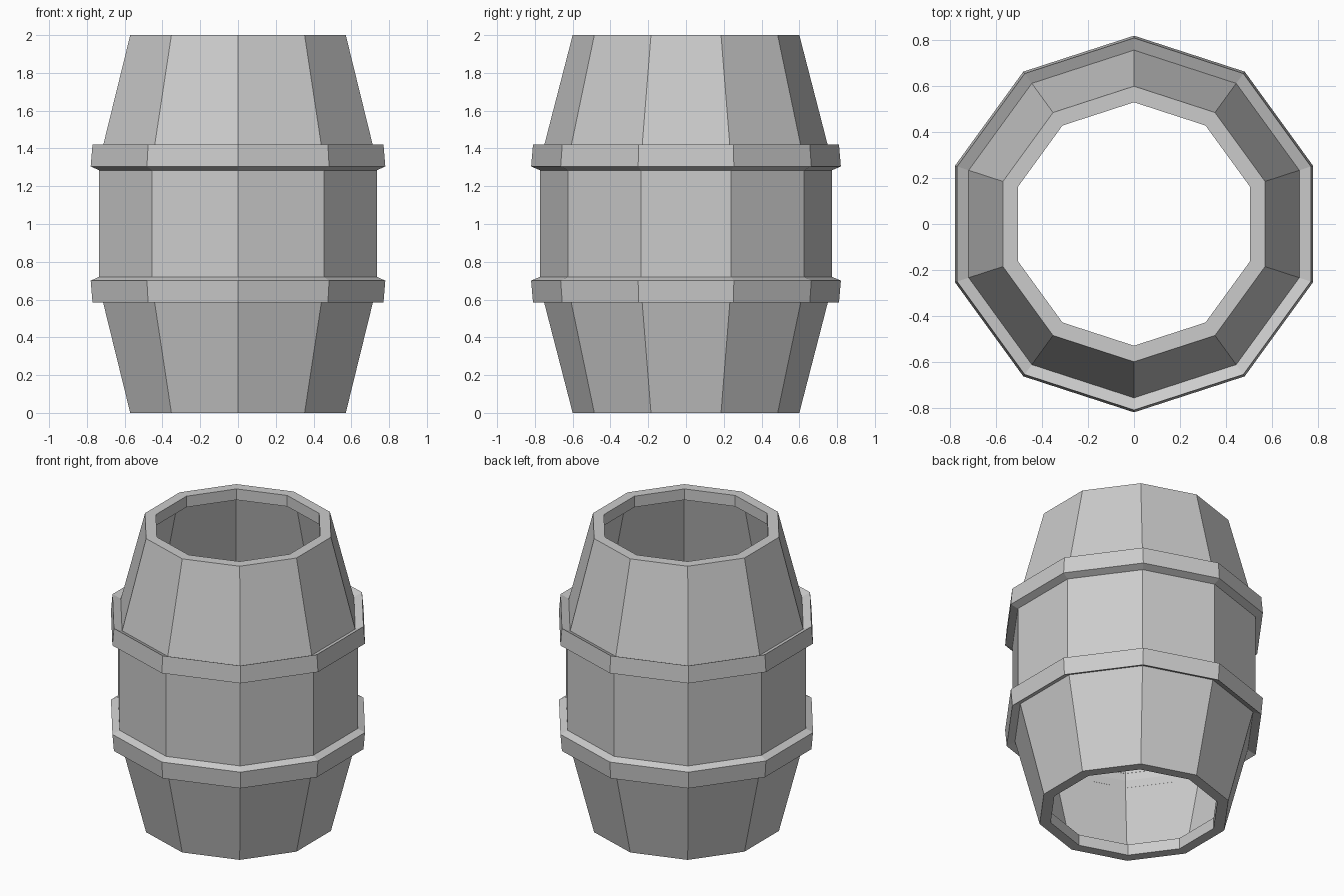
import bpy
import math

if "Cube" in bpy.data.objects:
    bpy.data.objects.remove(bpy.data.objects["Cube"])

SIDES = 10


def lathe(name, profile):
    """Spin an open (radius, z) profile into a flat-sided ring with corners on the y axis."""
    n = len(profile)
    verts, faces = [], []
    for i in range(SIDES):
        a = math.pi / 2 + 2 * math.pi * i / SIDES
        verts += [(r * math.cos(a), r * math.sin(a), z) for r, z in profile]
        k = (i + 1) % SIDES
        for j in range(n - 1):
            faces.append((i * n + j, k * n + j, k * n + j + 1, i * n + j + 1))
    mesh = bpy.data.meshes.new(name)
    mesh.from_pydata(verts, [], faces)
    mesh.update()
    obj = bpy.data.objects.new(name, mesh)
    bpy.context.collection.objects.link(obj)
    return obj


# Barrel shell: tapered staves with a short inner lip at each open end
lower_half = [(0.53, 0.075), (0.53, 0.0), (0.60, 0.0), (0.773, 0.67)]
upper_half = [(r, 2 - z) for r, z in reversed(lower_half)]
lathe("barrel_body", lower_half + upper_half)

# Hoops: slightly tilted bands, mirrored about mid height
upper_hoop = [(0.772, 1.284), (0.82, 1.305), (0.81, 1.42), (0.757, 1.396)]
lathe("upper_hoop", upper_hoop)
lathe("lower_hoop", [(r, 2 - z + 0.005) for r, z in reversed(upper_hoop)])
